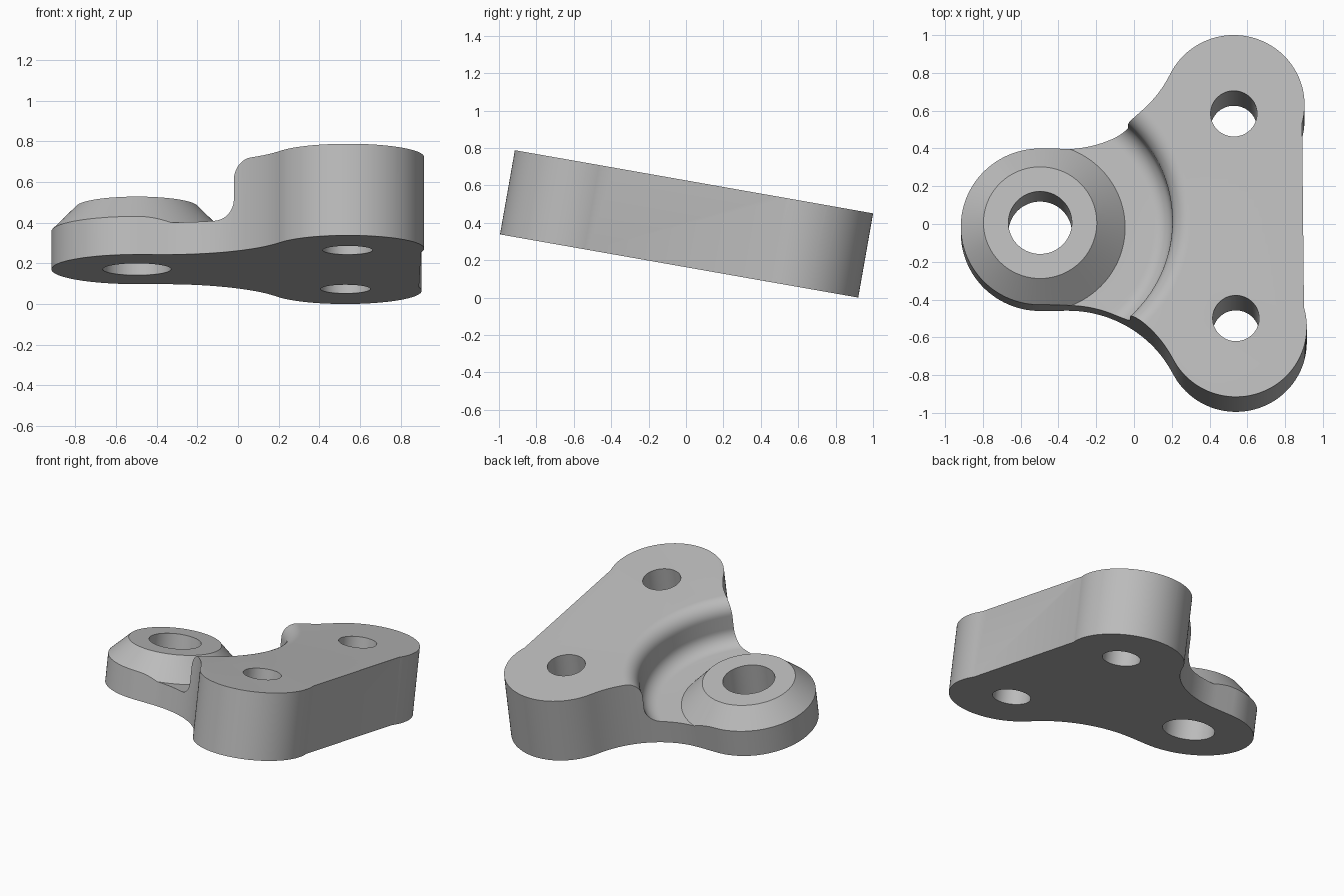
import bpy, bmesh
from math import sin, cos, radians, atan2, acos, degrees, pi
from mathutils import Matrix, Vector

if "Cube" in bpy.data.objects:
    bpy.data.objects.remove(bpy.data.objects["Cube"])

HEIGHT, FLOOR, BOSS_X = 0.457, 0.16, -0.497


def arc(cx, cy, r, a0, a1, n=24):
    """Points on an arc, angles in degrees."""
    return [(cx + r * cos(radians(a0 + (a1 - a0) * i / n)),
             cy + r * sin(radians(a0 + (a1 - a0) * i / n))) for i in range(n + 1)]


def make_object(name, bm):
    bmesh.ops.recalc_face_normals(bm, faces=bm.faces)
    mesh = bpy.data.meshes.new(name)
    bm.to_mesh(mesh)
    bm.free()
    obj = bpy.data.objects.new(name, mesh)
    bpy.context.collection.objects.link(obj)
    return obj


def prism(name, outline, z0, z1):
    bm = bmesh.new()
    face = bm.faces.new([bm.verts.new((x, y, z0)) for x, y in outline])
    top = bmesh.ops.extrude_face_region(bm, geom=[face])["geom"]
    bmesh.ops.translate(bm, vec=(0, 0, z1 - z0),
                        verts=[v for v in top if isinstance(v, bmesh.types.BMVert)])
    return make_object(name, bm)


def revolve(name, profile, x, steps=144):
    """Spin a closed (radius, height) profile about a vertical axis at x."""
    bm = bmesh.new()
    rings = [[bm.verts.new((x + r * cos(2 * pi * i / steps), r * sin(2 * pi * i / steps), z))
              for r, z in profile] for i in range(steps)]
    n = len(profile)
    for i in range(steps):
        a, b = rings[i], rings[(i + 1) % steps]
        for j in range(n):
            k = (j + 1) % n
            bm.faces.new((a[j], b[j], b[k], a[k]))
    return make_object(name, bm)


def boolean(target, tool, operation):
    tool.hide_render = True
    bpy.context.view_layer.objects.active = target
    mod = target.modifiers.new("cut", "BOOLEAN")
    mod.operation, mod.solver, mod.object = operation, "EXACT", tool
    bpy.ops.object.modifier_apply(modifier=mod.name)
    bpy.data.objects.remove(tool)


# Three-lobed plan: end lobe, concave blend, short straight, boss lobe
lobe, lobe_r, boss_r = Vector((0.534, 0.5975)), 0.375, 0.42
blend, blend_r, flat_x = Vector((-0.36, 1.044)), 0.624, 0.895
to_blend = blend - lobe
meet = degrees(atan2(to_blend.y, to_blend.x))
start = -degrees(acos((flat_x - lobe.x) / lobe_r))
half = arc(lobe.x, lobe.y, lobe_r, start, meet, 48)
half += arc(blend.x, blend.y, blend_r, meet - 180, -90)[1:]
half += arc(BOSS_X, 0, boss_r, 90, 180, 32)
outline = half + [(x, -y) for x, y in reversed(half[:-1])]
bracket = prism("bracket", outline, 0, 0.7)

# Turned upper form: bored conical boss, floor, filleted wall and deck
profile = [(0.168, -0.2), (0.168, 0.31), (0.3, 0.31), (0.45, FLOOR)]
profile += arc(0.6, FLOOR + 0.1, 0.1, -90, 0, 12)
profile += arc(0.8, HEIGHT - 0.1, 0.1, 180, 90, 12)
profile += [(2.5, HEIGHT), (2.5, -0.2)]
boolean(bracket, revolve("turned_form", profile, BOSS_X), "INTERSECT")

# Bolt holes through the two end lobes
for side in (1, -1):
    hole = prism("hole_cutter", arc(0.534, side * 0.55, 0.123, 0, 360, 64)[:-1], -0.2, 0.8)
    boolean(bracket, hole, "DIFFERENCE")

# Resting tilt
bracket.data.transform(Matrix.Translation((0, -0.042, 0.17))
                       @ Matrix.Rotation(radians(-10), 4, "X")
                       @ Matrix.Rotation(radians(0.57), 4, "Z"))

# Plain grey metal
colour = (0.5, 0.5, 0.5, 1)
grey = bpy.data.materials.new("grey_metal")
grey.use_nodes = True
grey.diffuse_color = colour
grey.node_tree.nodes["Principled BSDF"].inputs["Base Color"].default_value = colour
bracket.data.materials.clear()
bracket.data.materials.append(grey)

bpy.ops.object.select_all(action="DESELECT")
bracket.select_set(True)
bpy.context.view_layer.objects.active = bracket
bpy.ops.object.shade_smooth_by_angle(angle=radians(30))
